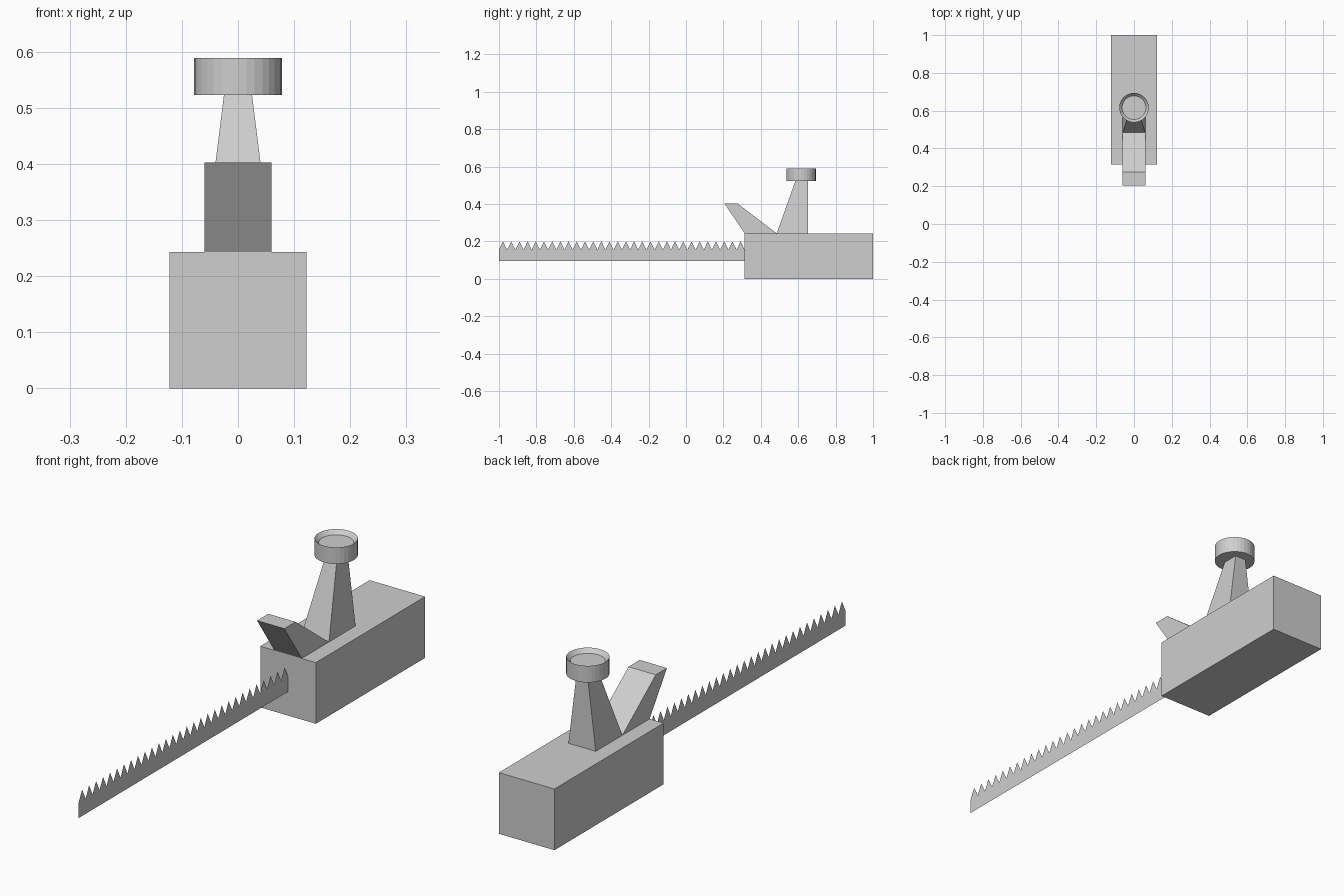
import bpy, bmesh, math

if "Cube" in bpy.data.objects:
    bpy.data.objects.remove(bpy.data.objects["Cube"])

grey = bpy.data.materials.new("plain_grey")
grey.diffuse_color = (0.62, 0.62, 0.62, 1)
grey.use_nodes = True
grey.node_tree.nodes["Principled BSDF"].inputs["Base Color"].default_value = grey.diffuse_color


def add_part(name, verts, faces):
    """Make a flat-shaded object with consistent outward normals."""
    mesh = bpy.data.meshes.new(name)
    mesh.from_pydata(verts, [], faces)
    bm = bmesh.new()
    bm.from_mesh(mesh)
    bmesh.ops.remove_doubles(bm, verts=bm.verts, dist=1e-5)
    bmesh.ops.recalc_face_normals(bm, faces=bm.faces)
    bm.to_mesh(mesh)
    bm.free()
    mesh.materials.append(grey)
    obj = bpy.data.objects.new(name, mesh)
    bpy.context.collection.objects.link(obj)
    return obj


def loft(name, rings):
    """Join equal-length rings of points and cap both ends."""
    n = len(rings[0])
    verts = [p for ring in rings for p in ring]
    faces = [tuple(range(n)), tuple(range(len(verts) - n, len(verts)))]
    for r in range(len(rings) - 1):
        for i in range(n):
            j = (i + 1) % n
            faces.append((r * n + i, r * n + j, (r + 1) * n + j, (r + 1) * n + i))
    return add_part(name, verts, faces)


def rect(hw, y0, y1, z):
    return [(-hw, y0, z), (hw, y0, z), (hw, y1, z), (-hw, y1, z)]


def circle(r, y, z, n=32):
    return [(r * math.cos(2 * math.pi * i / n),
             y + r * math.sin(2 * math.pi * i / n), z) for i in range(n)]


BODY_FRONT, BODY_TOP = 0.314, 0.243

# Main block
loft("body", [rect(0.122, BODY_FRONT, 1.0, 0), rect(0.122, BODY_FRONT, 1.0, BODY_TOP)])

# Slanted front grip leaning forward over the blade
loft("front_grip", [rect(0.06, 0.314, 0.485, BODY_TOP), rect(0.06, 0.205, 0.275, 0.403)])

# Tapered post with upright back
loft("post", [rect(0.06, 0.485, 0.652, BODY_TOP), rect(0.025, 0.585, 0.652, 0.523)])

# Round cap with a shallow funnel-shaped recess on top
CAP_Y = 0.616
loft("cap", [circle(0.078, CAP_Y, 0.523), circle(0.078, CAP_Y, 0.589),
             circle(0.063, CAP_Y, 0.573)])

# Thin saw blade: a single sheet with a row of teeth
TEETH, Z_BOTTOM, Z_ROOT, Z_TIP = 30, 0.095, 0.155, 0.2
pitch = (BODY_FRONT + 1.0) / TEETH
verts, faces = [], []
for i in range(TEETH):
    y0 = -1.0 + i * pitch
    y1 = y0 + pitch
    k = len(verts)
    verts += [(0, y0, Z_BOTTOM), (0, y1, Z_BOTTOM), (0, y1, Z_ROOT),
              (0, y0 + pitch / 2, Z_TIP), (0, y0, Z_ROOT)]
    faces.append(tuple(range(k, k + 5)))
add_part("saw_blade", verts, faces)
